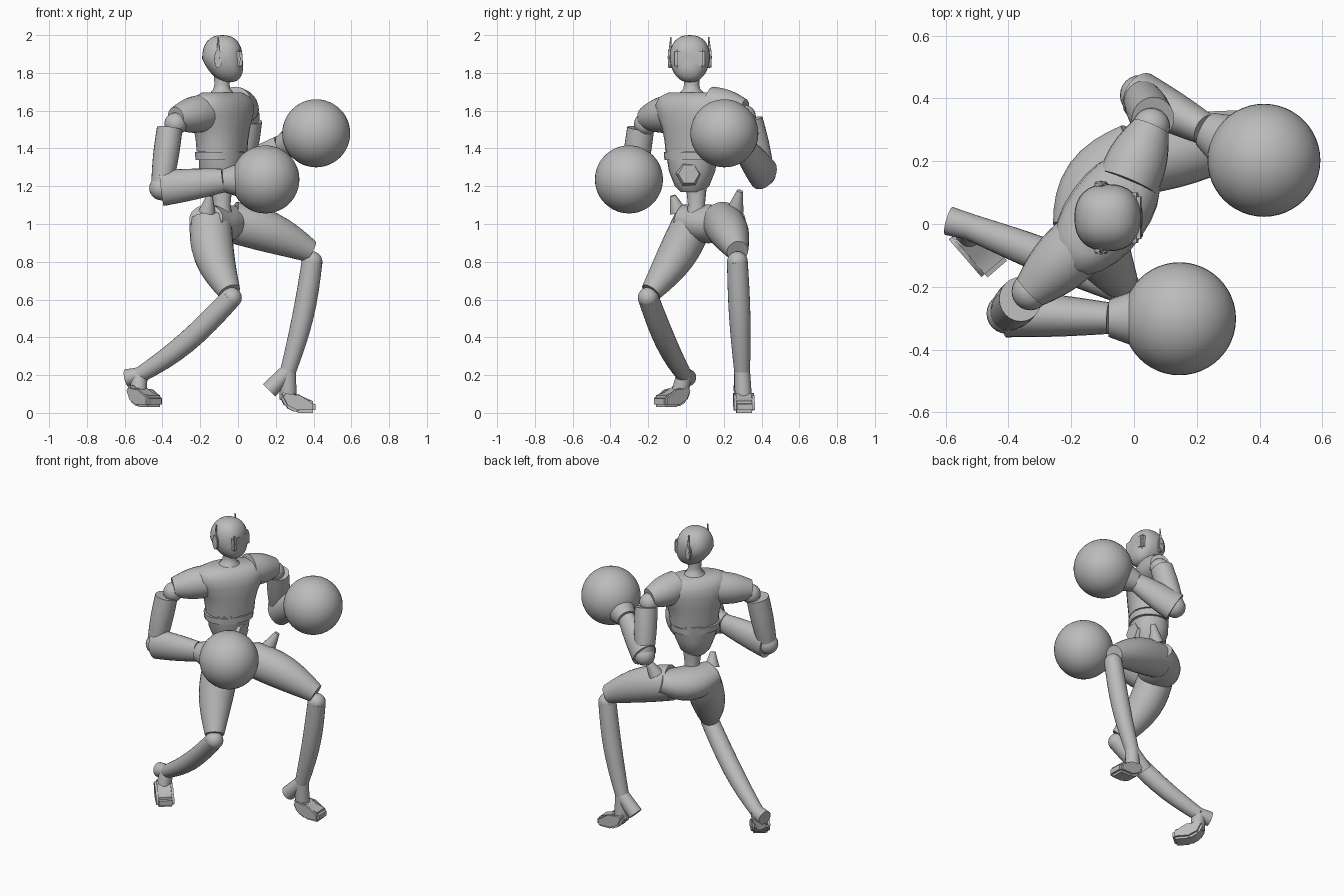
import bpy, bmesh, math
from mathutils import Vector

if "Cube" in bpy.data.objects:
    bpy.data.objects.remove(bpy.data.objects["Cube"])

grey = bpy.data.materials.new("plain grey")
grey.use_nodes = True
grey.diffuse_color = (.5, .5, .5, 1)
grey.node_tree.nodes["Principled BSDF"].inputs["Base Color"].default_value = grey.diffuse_color

UP = Vector((0, 0, 1))
FORWARD = Vector((1, 0, 0))
ACROSS = Vector((0, 1, 0))


def finish(name, bm, angle=45):
    """Turn a bmesh into a named, smooth shaded grey object."""
    bmesh.ops.recalc_face_normals(bm, faces=bm.faces)
    mesh = bpy.data.meshes.new(name)
    bm.to_mesh(mesh)
    bm.free()
    mesh.materials.append(grey)
    part = bpy.data.objects.new(name, mesh)
    bpy.context.collection.objects.link(part)
    bpy.ops.object.select_all(action='DESELECT')
    part.select_set(True)
    bpy.context.view_layer.objects.active = part
    bpy.ops.object.shade_smooth_by_angle(angle=math.radians(angle))


def boxy(value, power):
    return math.copysign(abs(value) ** power, value)


def loft(name, stations, side, count=24, power=1):
    """Skin rings given as (centre, half width along side, half depth)."""
    bm = bmesh.new()
    rings = []
    for i, (centre, width, depth) in enumerate(stations):
        before = stations[max(i - 1, 0)][0]
        after = stations[min(i + 1, len(stations) - 1)][0]
        along = (after - before).normalized()
        a = (side - along * side.dot(along)).normalized()
        b = along.cross(a)
        ring = []
        for k in range(count):
            turn = math.tau * k / count
            ring.append(bm.verts.new(centre + a * width * boxy(math.cos(turn), power)
                                     + b * depth * boxy(math.sin(turn), power)))
        rings.append(ring)
    for low, high in zip(rings, rings[1:]):
        for k in range(count):
            j = (k + 1) % count
            bm.faces.new((low[k], low[j], high[j], high[k]))
    bm.faces.new(rings[0])
    bm.faces.new(rings[-1])
    finish(name, bm)


def limb(name, start, end, r_start, r_end, bulge=0, flat=1, bend=(0, 0, 0), side=UP, steps=8):
    """Tapered tube that may swell or bow in the middle."""
    stations = []
    for i in range(steps + 1):
        t = i / steps
        arch = math.sin(math.pi * t)
        radius = r_start + (r_end - r_start) * t + bulge * arch
        stations.append((start.lerp(end, t) + Vector(bend) * arch, radius, radius * flat))
    loft(name, stations, side)


def column(name, x, y, profile, side, power=.9):
    """Upright loft from (height, half width, half depth) steps."""
    loft(name, [(Vector((x, y, z)), w, d) for z, w, d in profile], Vector(side), power=power)


def ball(name, centre, radius, segments=24, shape=None):
    bm = bmesh.new()
    bmesh.ops.create_uvsphere(bm, u_segments=segments, v_segments=segments // 2, radius=radius)
    for v in bm.verts:
        if shape:
            v.co = shape(v.co)
        v.co += Vector(centre)
    finish(name, bm)


def prism(name, profile, width, origin, heading, bevel, angle=35):
    """Side profile (forward, up) thickened across its heading."""
    bm = bmesh.new()
    across = UP.cross(heading).normalized()
    ahead = across.cross(UP)
    walls = [[bm.verts.new(origin + ahead * u + UP * z + across * width * w) for u, z in profile]
             for w in (-.5, .5)]
    for wall in walls:
        bm.faces.new(wall)
    for k in range(len(profile)):
        bm.faces.new((walls[0][k - 1], walls[0][k], walls[1][k], walls[1][k - 1]))
    bmesh.ops.bevel(bm, geom=bm.edges[:], offset=bevel, segments=2, affect='EDGES')
    finish(name, bm, angle)


# Torso: the chest is twisted, the abdomen looks more straight ahead
twist = (.58, .81, 0)
column("chest", -.085, .035, [(1.385, .15, .118), (1.44, .155, .122), (1.51, .172, .128),
                              (1.58, .205, .132), (1.63, .22, .126), (1.67, .205, .105),
                              (1.695, .15, .07)], twist)
column("waist_band", -.09, .03, [(1.34, .15, .12), (1.38, .153, .122)], twist)
column("abdomen", -.09, .032, [(1.17, .06, .06), (1.2, .09, .085), (1.28, .122, .113),
                               (1.39, .14, .115)], (.3, .95, 0))
column("spine", -.085, .055, [(1.02, .06, .06), (1.1, .045, .045), (1.2, .055, .055)], ACROSS)
plate = Vector((-.005, .015, 1.265))
loft("belly_plate", [(plate, .07, .07), (plate + FORWARD * .034, .055, .055)], ACROSS, 6)

# Head and neck
column("neck", -.085, .03, [(1.655, .1, .09), (1.69, .07, .065), (1.715, .045, .045),
                            (1.74, .04, .04), (1.79, .042, .042)], ACROSS, 1)


def skull(co):
    """Squared sphere whose lower half slides forward into a jaw."""
    x, y, z = (boxy(c, .85) for c in co)
    jaw = max(0, -z)
    slim = 1 - jaw * .15
    return Vector((x * .107 * slim + jaw * .038, y * .107 * slim, z * .125))


head = Vector((-.083, .02, 1.875))
ball("head", head, 1, 32, skull)
prism("visor", [(0, -.05), (.104, -.05), (.108, 0), (.102, .05), (0, .05)],
      .16, head, FORWARD, .012)
oval = [(.022 * math.cos(math.tau * k / 12), .05 * math.sin(math.tau * k / 12)) for k in range(12)]
for side, sign in (("right", -1), ("left", 1)):
    ear = head + Vector((-.022, sign * .1, 0))
    prism(side + "_ear", oval, .03, ear, FORWARD, .004)
    root = ear + ACROSS * sign * .008
    limb(side + "_antenna", root, ear + UP * .115, .01, .003, side=FORWARD, steps=1)

# Joints of the fighting stance
stance = {
    "right": dict(collar=(-.17, -.06, 1.59), shoulder=(-.33, -.215, 1.53), arm=(-.362, -.24, 1.505),
                  elbow=(-.405, -.285, 1.19), wrist=(-.08, -.3, 1.23), glove=(.145, -.302, 1.236),
                  pelvis=(-.17, -.03, 1.03), horn=(-.15, -.07, 1.15), hip=(-.145, .04, 1.02),
                  thigh_bend=(-.03, .02, 0), cup=(-.045, -.185, .64), knee=(-.035, -.2, .61),
                  shin_bend=(0, 0, -.035), ankle=(-.52, -.01, .2), spur=(-.59, .01, .185),
                  heel=(-.56, 0, .03), toe=(-.43, -.15, .03)),
    "left": dict(collar=(-.02, .13, 1.63), shoulder=(.055, .31, 1.57), arm=(.06, .335, 1.55),
                 elbow=(.02, .41, 1.265), wrist=(.23, .3, 1.41), glove=(.414, .203, 1.48),
                 pelvis=(.02, .25, 1.03), horn=(.09, .285, 1.175), hip=(-.03, .19, 1.01),
                 thigh_bend=(0, 0, .02), cup=(.385, .273, .855), knee=(.392, .272, .8),
                 shin_bend=(.015, 0, 0), ankle=(.265, .297, .22), spur=(.165, .298, .12),
                 heel=(.22, .303, 0), toe=(.41, .31, 0)),
}
stance = {side: {joint: Vector(at) for joint, at in p.items()} for side, p in stance.items()}

limb("pelvis", stance["right"]["pelvis"], stance["left"]["pelvis"], .075, .07, .03, 1.25,
     bend=(-.025, .01, -.03))

foot = [(0, .09), (.03, .12), (.07, .11), (.1, .08), (.19, .06), (.19, 0), (.09, 0), (.03, .03)]

for side, p in stance.items():
    # Arm and glove
    limb(side + "_shoulder_cap", p["collar"], p["shoulder"] + UP * .03, .098, .06, .014)
    ball(side + "_shoulder_ball", p["shoulder"], .06)
    limb(side + "_upper_arm", p["arm"], p["elbow"], .068, .055, .006, 1.05, side=FORWARD)
    ball(side + "_elbow", p["elbow"], .065)
    limb(side + "_forearm", p["elbow"], p["wrist"], .095, .063, .004, .8)
    limb(side + "_cuff", p["wrist"], p["wrist"].lerp(p["glove"], .5), .06, .1)
    ball(side + "_glove", p["glove"], .18, 48)

    # Hip and leg
    limb(side + "_hip_horn", p["pelvis"].lerp(p["horn"], .3), p["horn"], .045, .016,
         side=FORWARD)
    limb(side + "_thigh", p["hip"], p["cup"], .11, .06, .022, .95,
         bend=p["thigh_bend"], side=FORWARD if side == "right" else UP)
    ball(side + "_knee", p["knee"], .055)
    limb(side + "_shin", p["knee"], p["ankle"], .055, .042, .008, bend=p["shin_bend"], side=ACROSS)
    limb(side + "_heel_spur", p["ankle"], p["spur"], .042, .046, side=ACROSS)

    # Foot
    heading = p["toe"] - p["heel"]
    instep = p["heel"] + heading.normalized() * .045 + UP * .07
    limb(side + "_ankle", p["ankle"], instep, .042, .045, side=ACROSS)
    prism(side + "_foot", foot, .11, p["heel"], heading, .014, 60)
